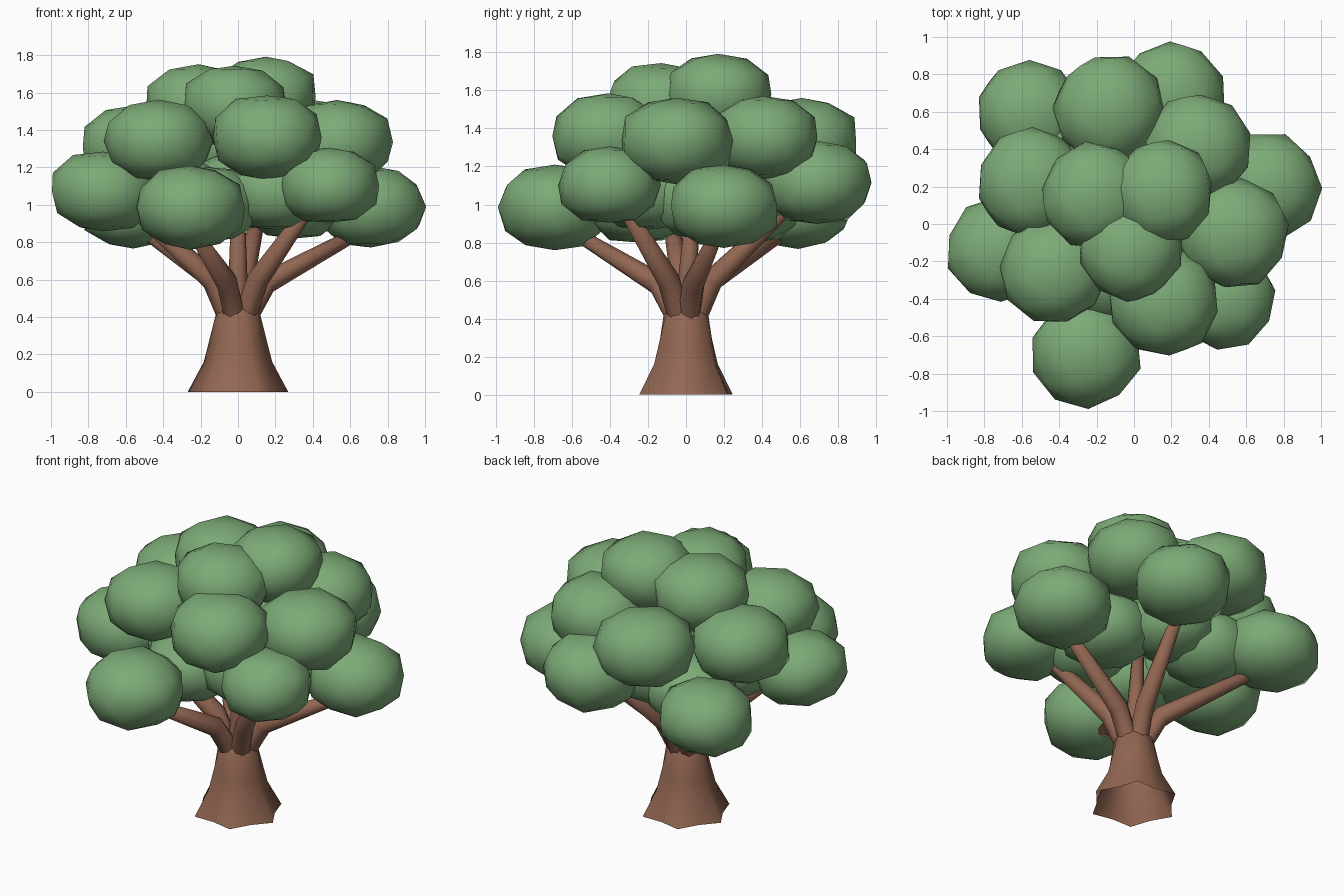
import bpy, bmesh, math, random
from mathutils import Vector

if "Cube" in bpy.data.objects:
    bpy.data.objects.remove(bpy.data.objects["Cube"])

random.seed(4)


def material(name, rgb):
    m = bpy.data.materials.new(name)
    m.diffuse_color = (*rgb, 1)
    m.use_nodes = True
    m.node_tree.nodes["Principled BSDF"].inputs["Base Color"].default_value = m.diffuse_color
    return m


LEAF = material("leaf green", (0.205, 0.405, 0.185))
BARK = material("bark brown", (0.29, 0.135, 0.085))


def add_object(name, bm, mat):
    mesh = bpy.data.meshes.new(name)
    bmesh.ops.recalc_face_normals(bm, faces=bm.faces)
    for f in bm.faces:
        f.smooth = True
    bm.to_mesh(mesh)
    bm.free()
    mesh.materials.append(mat)
    ob = bpy.data.objects.new(name, mesh)
    bpy.context.collection.objects.link(ob)
    return ob


def loft(name, rings, mat, cap=False):
    """Skin a list of rings of points."""
    bm = bmesh.new()
    loops = [[bm.verts.new(p) for p in ring] for ring in rings]
    n = len(loops[0])
    for a, b in zip(loops, loops[1:]):
        for i in range(n):
            j = (i + 1) % n
            bm.faces.new((a[i], a[j], b[j], b[i]))
    if cap:
        bm.faces.new(loops[-1])
    return add_object(name, bm, mat)


# Trunk: flared, lobed at the roots, open underneath
rings = []
for z, r, lobe in ((0, 0.245, 0.025), (0.16, 0.172, 0.012), (0.26, 0.15, 0.008),
                   (0.42, 0.118, 0.0), (0.46, 0.09, 0.0)):
    ring = []
    for i in range(12):
        a = math.tau * i / 12 - 0.1
        q = r + (lobe if i % 2 == 0 else -lobe)
        ring.append((q * math.cos(a), q * math.sin(a), z))
    rings.append(ring)
loft("trunk", rings, BARK, cap=True)


# Branches: tapered tubes with one bend
def branch(name, path, radii, sides=8):
    pts = [Vector(p) for p in path]
    rings = []
    for i, p in enumerate(pts):
        d = (pts[min(i + 1, len(pts) - 1)] - pts[max(i - 1, 0)]).normalized()
        u = d.cross(Vector((0, 0, 1))).normalized()
        v = d.cross(u)
        rings.append([p + radii[i] * (u * math.cos(math.tau * k / sides)
                                      + v * math.sin(math.tau * k / sides))
                      for k in range(sides)])
    loft(name, rings, BARK, cap=True)


LOW_TIPS = ((-0.24, -0.60, 0.86), (0.66, 0.17, 0.86), (-0.51, 0.53, 0.86))
HIGH_TIPS = ((0.41, -0.35, 1.03), (0.13, 0.58, 1.03), (-0.60, -0.10, 1.01))
for label, tips, bend, bend_z in (("low", LOW_TIPS, 0.16, 0.585),
                                  ("high", HIGH_TIPS, 0.14, 0.60)):
    for i, tip in enumerate(tips):
        d = Vector((tip[0], tip[1], 0)).normalized()
        branch(f"{label}_branch_{i + 1}",
               (d * 0.055 + Vector((0, 0, 0.41)),
                d * bend + Vector((0, 0, bend_z)), tip),
               (0.06, 0.06, 0.034))
branch("centre_branch", ((0, 0, 0.41), (0, 0.01, 0.62), (0.0, 0.04, 1.05)),
       (0.06, 0.05, 0.034))


# Foliage: flattened, slightly uneven clumps in tiers (x, y, z, radius)
TIERS = {
    "inner": ((-0.16, -0.25, 1.0, 0.27), (0.30, 0.10, 1.02, 0.27), (-0.28, 0.34, 1.0, 0.27)),
    "core": ((0.20, -0.20, 1.07, 0.27), (0.0, 0.33, 1.07, 0.27), (-0.34, -0.02, 1.06, 0.27)),
    "low": ((-0.255, -0.69, 0.985, 0.29), (0.71, 0.20, 0.99, 0.285), (-0.56, 0.59, 0.985, 0.28)),
    "lower": ((0.485, -0.40, 1.10, 0.265), (0.20, 0.69, 1.115, 0.285), (-0.72, -0.14, 1.07, 0.28)),
    "middle": ((0.53, -0.05, 1.335, 0.295), (-0.13, 0.61, 1.33, 0.295), (-0.425, -0.25, 1.34, 0.285)),
    "upper": ((0.34, 0.41, 1.355, 0.285), (0.155, -0.41, 1.36, 0.295), (-0.55, 0.22, 1.315, 0.29)),
    "top": ((-0.21, 0.15, 1.53, 0.285), (0.15, 0.17, 1.58, 0.275), (-0.02, -0.13, 1.53, 0.28)),
}
for tier, clumps in TIERS.items():
    for i, (x, y, z, r) in enumerate(clumps):
        bm = bmesh.new()
        bmesh.ops.create_icosphere(bm, subdivisions=2, radius=1)
        spin = random.uniform(0, math.tau)
        c, s = math.cos(spin), math.sin(spin)
        for v in bm.verts:
            # Fuller shoulders than a plain ellipsoid
            shoulder = 2 * abs(v.co.z) * math.hypot(v.co.x, v.co.y)
            k = random.uniform(0.98, 1.045) * (1 + 0.06 * shoulder)
            px, py, pz = v.co * k
            v.co = (x + r * (c * px - s * py), y + r * (s * px + c * py),
                    z + 0.75 * r * pz)
        add_object(f"{tier}_foliage_{i + 1}", bm, LEAF)
